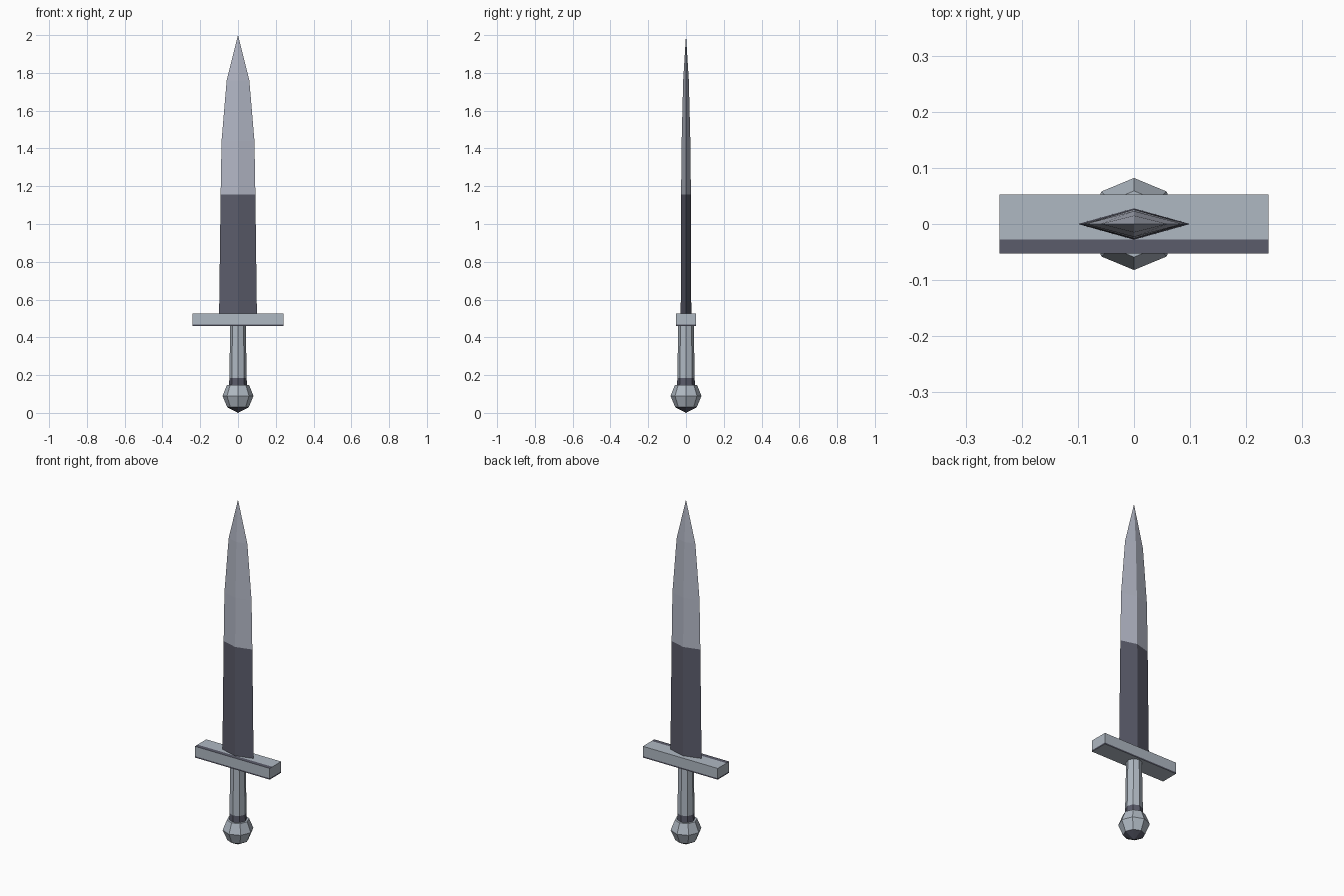
import bpy
import bmesh
from math import cos, sin, tau

cube = bpy.data.objects.get("Cube")
if cube:
    bpy.data.objects.remove(cube, do_unlink=True)


def material(name, rgb):
    m = bpy.data.materials.new(name)
    m.use_nodes = True
    m.diffuse_color = (*rgb, 1)
    m.node_tree.nodes["Principled BSDF"].inputs["Base Color"].default_value = (*rgb, 1)
    return m


BLADE_STEEL = material("blade steel", (0.45, 0.475, 0.56))
FITTING_STEEL = material("fitting steel", (0.43, 0.48, 0.54))
DARK_STEEL = material("dark steel", (0.105, 0.108, 0.147))


def finish(name, bm, light, is_dark):
    """Turn a bmesh into a flat shaded object, dark where the rule says so."""
    bmesh.ops.recalc_face_normals(bm, faces=bm.faces)
    for f in bm.faces:
        f.material_index = int(is_dark(f.calc_center_median(), f.normal))
    mesh = bpy.data.meshes.new(name)
    bm.to_mesh(mesh)
    bm.free()
    mesh.materials.append(light)
    mesh.materials.append(DARK_STEEL)
    obj = bpy.data.objects.new(name, mesh)
    bpy.context.collection.objects.link(obj)
    return obj


def loft(sides, rings):
    """Stack rings of (z, x radius, y radius); a zero radius makes a point."""
    bm = bmesh.new()
    loops = []
    for z, rx, ry in rings:
        loops.append([bm.verts.new((rx * cos(tau * i / sides), ry * sin(tau * i / sides), z))
                      for i in range(sides)])
    for low, high in zip(loops, loops[1:]):
        for i in range(sides):
            j = (i + 1) % sides
            bm.faces.new((low[i], low[j], high[j], high[i]))
    bm.faces.new(loops[0][::-1])
    bm.faces.new(loops[-1])
    bmesh.ops.remove_doubles(bm, verts=bm.verts, dist=0.0005)
    return bm


# Blade: diamond section, dark lower half
blade = loft(4, [(0.52, 0.1, 0.028), (1.155, 0.092, 0.026), (1.44, 0.087, 0.023),
                 (1.76, 0.06, 0.015), (2.0, 0, 0)])
finish("blade", blade, BLADE_STEEL, lambda c, n: c.z < 1.155)

# Crossguard: bar with a dark strip on top and along the lower rim
guard = bmesh.new()
bmesh.ops.create_cube(guard, size=1)
for v in guard.verts:
    v.co = (v.co.x * 0.48, v.co.y * 0.105, 0.4925 + v.co.z * 0.065)
for point, normal in (((0, -0.028, 0), (0, 1, 0)), ((0, 0, 0.468), (0, 0, 1))):
    bmesh.ops.bisect_plane(guard, geom=guard.verts[:] + guard.edges[:] + guard.faces[:],
                           plane_co=point, plane_no=normal)
finish("crossguard", guard, FITTING_STEEL,
       lambda c, n: (n.z > 0.9 and c.y < -0.028) or (abs(n.z) < 0.1 and c.z < 0.468))

# Grip: tapered octagon with a dark collar at the bottom
grip = loft(8, [(0.14, 0.047, 0.047), (0.185, 0.046, 0.046), (0.47, 0.041, 0.041)])
finish("grip", grip, FITTING_STEEL, lambda c, n: c.z < 0.185 and abs(n.z) < 0.9)

# Pommel: faceted knob with a dark underside
pommel = loft(8, [(0, 0, 0), (0.03, 0.057, 0.057), (0.09, 0.082, 0.082), (0.147, 0.059, 0.059)])
finish("pommel", pommel, FITTING_STEEL, lambda c, n: c.z < 0.03)
